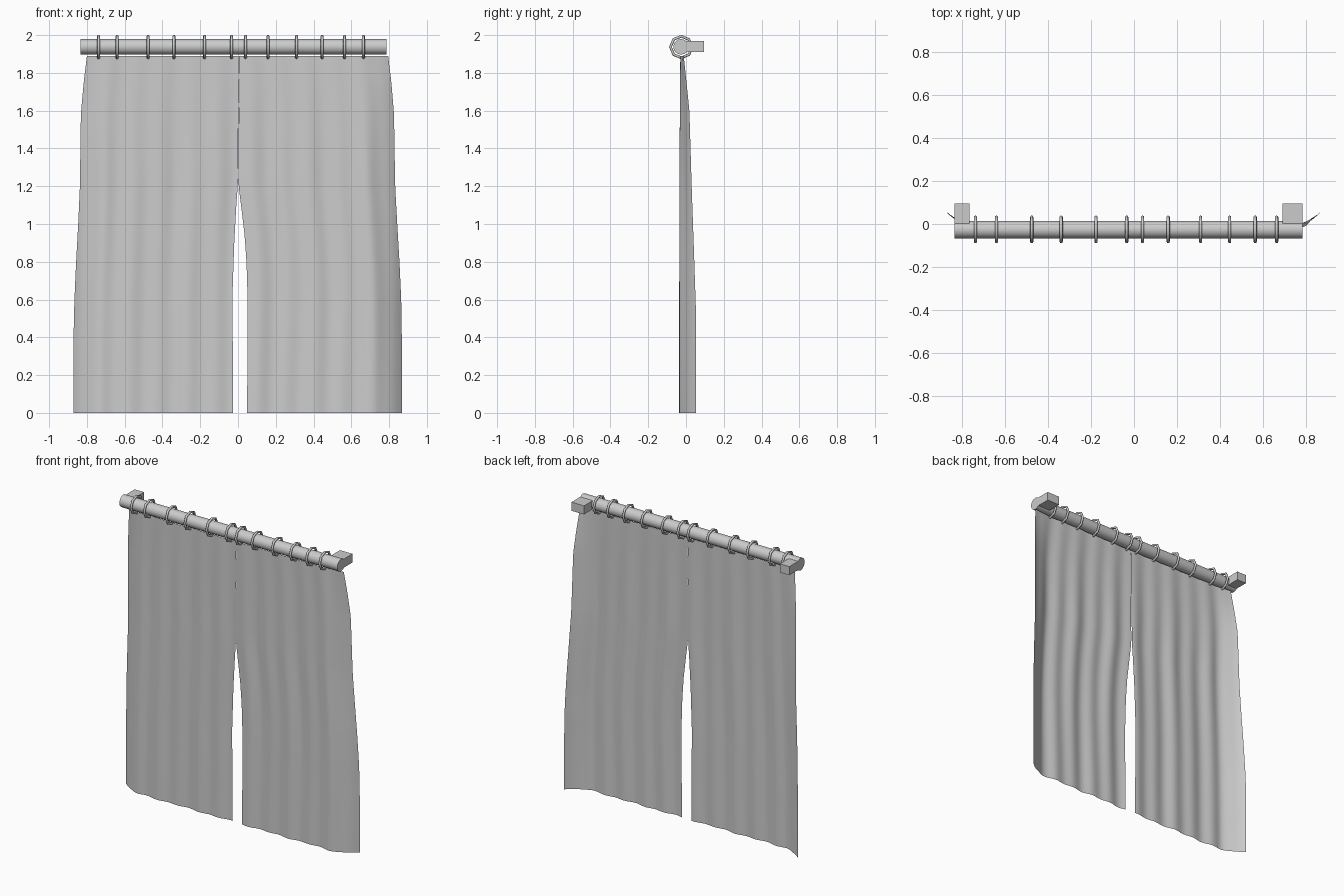
import bpy, bmesh, math
from math import sin, cos, pi

if "Cube" in bpy.data.objects:
    bpy.data.objects.remove(bpy.data.objects["Cube"])

ROD_Y, ROD_Z = -0.026, 1.937


def finish(name, bm, angle=None):
    bmesh.ops.recalc_face_normals(bm, faces=bm.faces)
    me = bpy.data.meshes.new(name)
    bm.to_mesh(me)
    bm.free()
    ob = bpy.data.objects.new(name, me)
    bpy.context.collection.objects.link(ob)
    if angle:
        bpy.ops.object.select_all(action='DESELECT')
        ob.select_set(True)
        bpy.context.view_layer.objects.active = ob
        bpy.ops.object.shade_smooth_by_angle(angle=math.radians(angle))
    return ob


def interp(points, z):
    """Smooth interpolation through (z, value) points sorted by falling z."""
    for (z0, v0), (z1, v1) in zip(points, points[1:]):
        if z >= z1:
            t = (z0 - z) / (z0 - z1)
            return v0 + (v1 - v0) * t
    return points[-1][1]


# Curtain rod
bpy.ops.mesh.primitive_cylinder_add(vertices=16, radius=0.041, depth=1.62,
                                    location=(-0.025, ROD_Y, ROD_Z + 0.001),
                                    rotation=(0, pi / 2, 0))
bpy.context.object.name = "curtain_rod"
bpy.ops.object.shade_smooth_by_angle(angle=math.radians(40))

# Wall brackets at the rod ends
for name, x0, x1 in (("left_bracket", -0.835, -0.765), ("right_bracket", 0.692, 0.785)):
    bm = bmesh.new()
    bmesh.ops.create_cube(bm, size=1)
    for v in bm.verts:
        v.co = ((x0 + x1) / 2 + v.co.x * (x1 - x0), 0.037 + v.co.y * 0.116, 1.939 + v.co.z * 0.058)
    finish(name, bm)

# Curtain rings: eight-sided hoops around the rod
RING_X = (-0.738, -0.64, -0.476, -0.339, -0.177, -0.034, 0.04, 0.159, 0.31, 0.445, 0.564, 0.664)
for i, x in enumerate(RING_X):
    bpy.ops.mesh.primitive_torus_add(major_segments=8, minor_segments=8,
                                     major_radius=0.057, minor_radius=0.0075,
                                     location=(x, ROD_Y + 0.001, ROD_Z), rotation=(0, pi / 2, 0))
    bpy.context.object.name = f"curtain_ring_{i + 1}"
    bpy.ops.object.shade_smooth_by_angle(angle=math.radians(60))

# Curtain panels: outlines as (z, x), and how far the outer edge curls back as (z, y)
LEFT_OUT = ((1.89, -0.80), (1.75, -0.817), (1.58, -0.832), (1.2, -0.837), (1.0, -0.846),
            (0.8, -0.857), (0.6, -0.866), (0.35, -0.872), (0, -0.872))
LEFT_IN = ((1.89, 0.002), (1.7, 0.006), (1.45, 0.0), (1.22, 0.0), (1.1, -0.009), (0.9, -0.02),
           (0.6, -0.03), (0.3, -0.027), (0, -0.026))
RIGHT_IN = ((1.89, 0.004), (1.7, 0.008), (1.45, 0.002), (1.22, 0.001), (1.1, 0.016), (0.95, 0.034),
            (0.8, 0.045), (0.6, 0.051), (0.3, 0.05), (0, 0.048))
RIGHT_OUT = ((1.89, 0.795), (1.75, 0.812), (1.58, 0.826), (1.2, 0.832), (1.0, 0.843),
             (0.8, 0.855), (0.6, 0.864), (0.35, 0.868), (0, 0.868))
CURL = ((1.89, -0.012), (1.6, 0.018), (1.2, 0.03), (0.8, 0.044), (0.5, 0.054), (0, 0.054))


def panel(name, inner, outer, phase):
    nu, nv = 56, 32
    bm = bmesh.new()
    rows = []
    for j in range(nv + 1):
        z = 1.89 * (1 - j / nv)
        xi, xo, yc = interp(inner, z), interp(outer, z), interp(CURL, z)
        row = []
        for i in range(nu + 1):
            u = i / nu
            drift = 0.5 * sin(z * 2.2 + phase)
            fold = 0.0055 * sin(u * 5.5 * 2 * pi + phase + drift) \
                + 0.0035 * sin(u * 2.6 * 2 * pi + 2 * phase - drift)
            y = -0.027 + fold * min(1, 0.35 + (1.89 - z))
            # the outer strip bends back towards the wall
            t = max(0, (u - 0.82) / 0.18) ** 1.7
            y = y * (1 - t) + yc * t
            row.append(bm.verts.new((xi + (xo - xi) * u, y, z)))
        rows.append(row)
    for a, b in zip(rows, rows[1:]):
        for i in range(nu):
            bm.faces.new((a[i], a[i + 1], b[i + 1], b[i]))
    finish(name, bm, 60)


panel("left_curtain", LEFT_IN, LEFT_OUT, 0.6)
panel("right_curtain", RIGHT_IN, RIGHT_OUT, 2.1)
